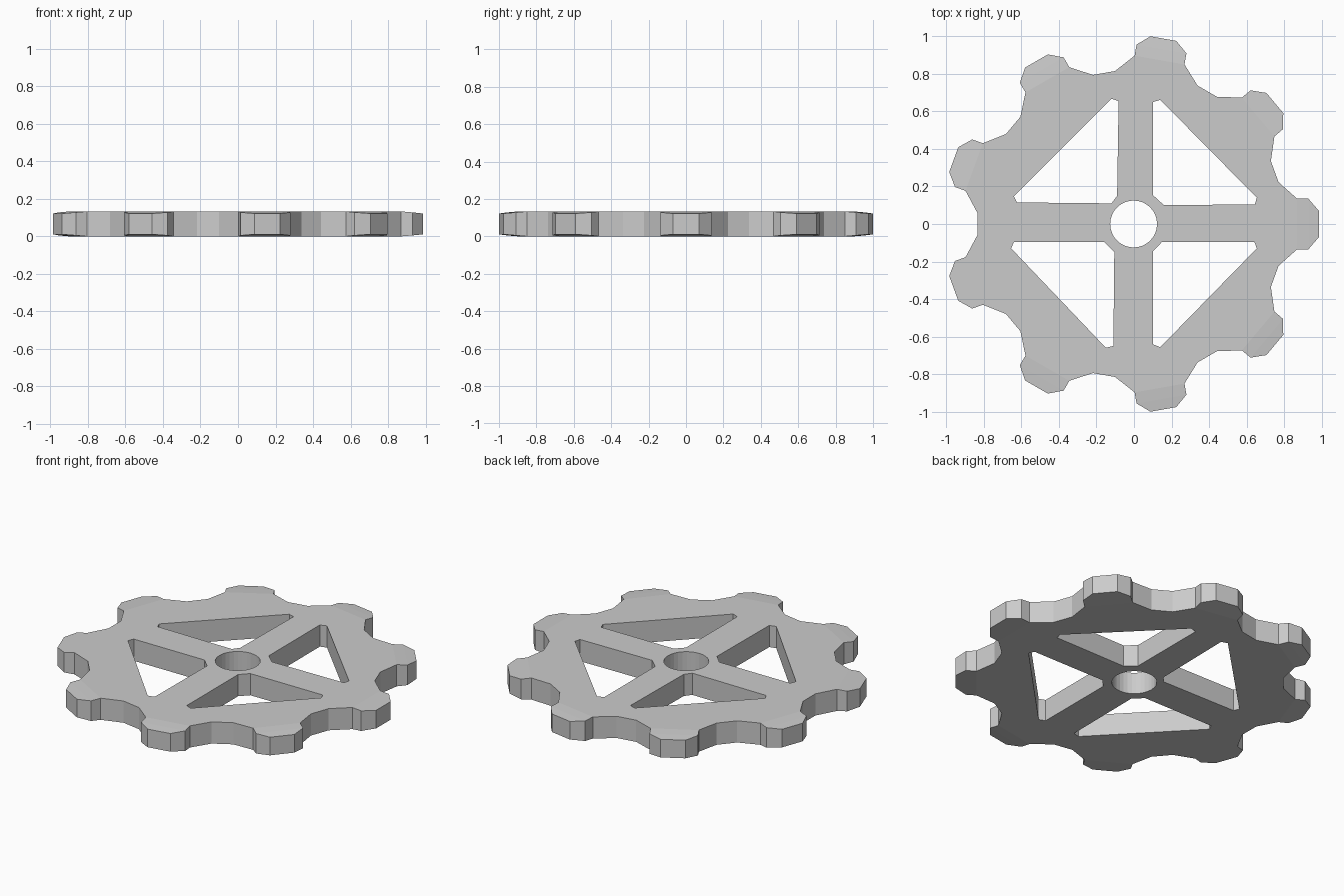
import bpy, bmesh
from math import sin, cos, radians, pi

if "Cube" in bpy.data.objects:
    bpy.data.objects.remove(bpy.data.objects["Cube"])

H = 0.133      # thickness
CX = -0.018    # gear centre (nine teeth are not symmetric in x)
TEETH = 9


def prism(name, pts, z0, z1):
    """Extruded flat polygon."""
    bm = bmesh.new()
    lo = [bm.verts.new((x, y, z0)) for x, y in pts]
    hi = [bm.verts.new((x, y, z1)) for x, y in pts]
    n = len(pts)
    bm.faces.new(lo)
    bm.faces.new(hi)
    for i in range(n):
        j = (i + 1) % n
        bm.faces.new((lo[i], lo[j], hi[j], hi[i]))
    return finish(name, bm)


def finish(name, bm):
    bmesh.ops.recalc_face_normals(bm, faces=bm.faces)
    me = bpy.data.meshes.new(name)
    bm.to_mesh(me)
    bm.free()
    ob = bpy.data.objects.new(name, me)
    bpy.context.collection.objects.link(ob)
    return ob


def gear_body():
    """Nine-toothed plate whose tooth tips thin slightly top and bottom."""
    tooth = [(0.888, -0.135, 0), (0.948, -0.135, 0.005), (1.004, -0.07, 0.011),
             (1.004, 0.07, 0.011), (0.948, 0.135, 0.005), (0.888, 0.135, 0)]
    valley = [(0.82 * cos(radians(a)), 0.82 * sin(radians(a)), 0) for a in (15.8, 24.2)]
    bm = bmesh.new()
    lo, hi = [], []
    for k in range(TEETH):
        c, s = cos(2 * pi * k / TEETH), sin(2 * pi * k / TEETH)
        for x, y, d in tooth + valley:
            px, py = x * c - y * s + CX, x * s + y * c
            lo.append(bm.verts.new((px, py, d)))
            hi.append(bm.verts.new((px, py, H - d)))
    n = len(lo)
    for ring in (lo, hi):
        bm.faces.new([v for i, v in enumerate(ring) if i % 8 in (0, 5, 6, 7)])
        for k in range(TEETH):
            t = ring[k * 8:k * 8 + 6]
            bm.faces.new((t[0], t[1], t[4], t[5]))
            bm.faces.new((t[1], t[2], t[3], t[4]))
    for i in range(n):
        j = (i + 1) % n
        bm.faces.new((lo[i], lo[j], hi[j], hi[i]))
    return finish("gear_wheel", bm)


gear = gear_body()

# Openings: four corner-cut triangles between the spokes
windows = [
    [(0.10, 0.65), (0.14, 0.662), (0.655, 0.14), (0.645, 0.105), (0.16, 0.10), (0.10, 0.155)],
    [(-0.082, 0.655), (-0.12, 0.668), (-0.64, 0.148), (-0.625, 0.115), (-0.12, 0.11), (-0.09, 0.15)],
    [(-0.11, -0.65), (-0.15, -0.66), (-0.655, -0.13), (-0.64, -0.095), (-0.16, -0.095), (-0.105, -0.15)],
    [(0.102, -0.642), (0.14, -0.657), (0.655, -0.13), (0.642, -0.095), (0.15, -0.095), (0.102, -0.145)],
]
cutters = [prism("window_cutter", p, -0.1, H + 0.1) for p in windows]

# Axle bore
bore = [(-0.002 + 0.125 * cos(2 * pi * i / 32), 0.125 * sin(2 * pi * i / 32)) for i in range(32)]
cutters.append(prism("bore_cutter", bore, -0.1, H + 0.1))

bpy.context.view_layer.objects.active = gear
for cutter in cutters:
    cutter.hide_render = True
    mod = gear.modifiers.new("cut", 'BOOLEAN')
    mod.operation = 'DIFFERENCE'
    mod.solver = 'EXACT'
    mod.object = cutter
    bpy.ops.object.modifier_apply(modifier=mod.name)
    bpy.data.objects.remove(cutter, do_unlink=True)
